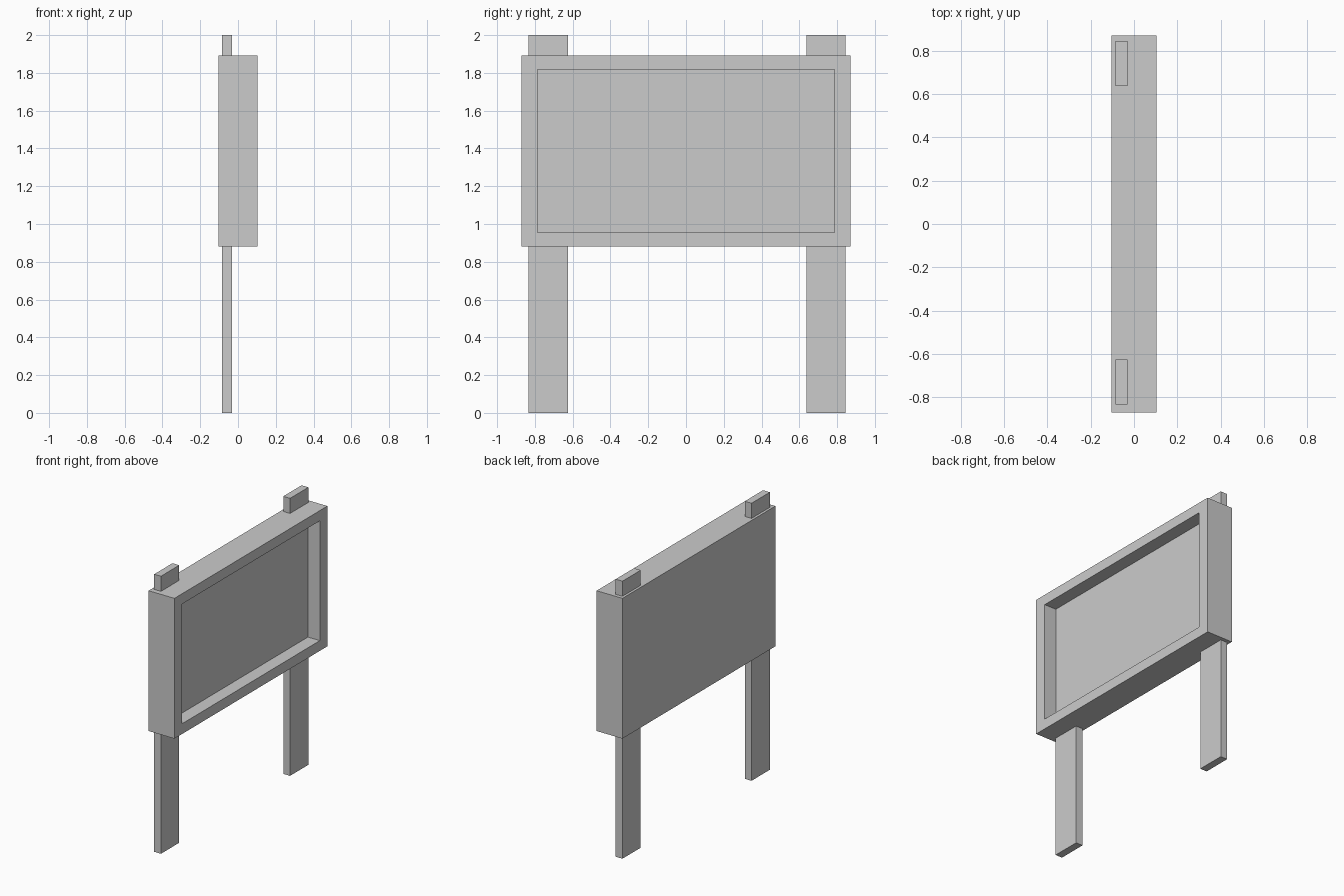
import bpy, bmesh
from mathutils import Matrix, Vector

if "Cube" in bpy.data.objects:
    bpy.data.objects.remove(bpy.data.objects["Cube"])


def new_box(lo, hi):
    """bmesh box spanning two opposite corners"""
    lo, hi = Vector(lo), Vector(hi)
    bm = bmesh.new()
    bmesh.ops.create_cube(bm, size=1.0, matrix=Matrix.Translation((lo + hi) / 2)
                          @ Matrix.Diagonal((*(hi - lo), 1.0)))
    return bm


def finish(bm, name):
    bmesh.ops.recalc_face_normals(bm, faces=bm.faces)
    mesh = bpy.data.meshes.new(name)
    bm.to_mesh(mesh)
    bm.free()
    obj = bpy.data.objects.new(name, mesh)
    bpy.context.collection.objects.link(obj)
    return obj


# Sign board: thick panel with a recessed display area on the +x side
bm = new_box((-0.103, -0.871, 0.88), (0.103, 0.871, 1.891))
bm.normal_update()
face = max(bm.faces, key=lambda f: f.calc_center_median().x)
center = face.calc_center_median()

# Rim border around the opening
bmesh.ops.inset_individual(bm, faces=[face], thickness=0.05)
for v in face.verts:
    v.co.y = 0.785 if v.co.y > 0 else -0.785
    v.co.z = 1.817 if v.co.z > center.z else 0.954

# Straight recess walls and floor
floor = bmesh.ops.extrude_discrete_faces(bm, faces=[face])["faces"][0]
for v in floor.verts:
    v.co.x = 0.008
finish(bm, "sign_board")

# Two flat posts running through the board
for name, y in (("left_post", -0.729), ("right_post", 0.741)):
    finish(new_box((-0.085, y - 0.104, 0.0), (-0.031, y + 0.104, 2.0)), name)
